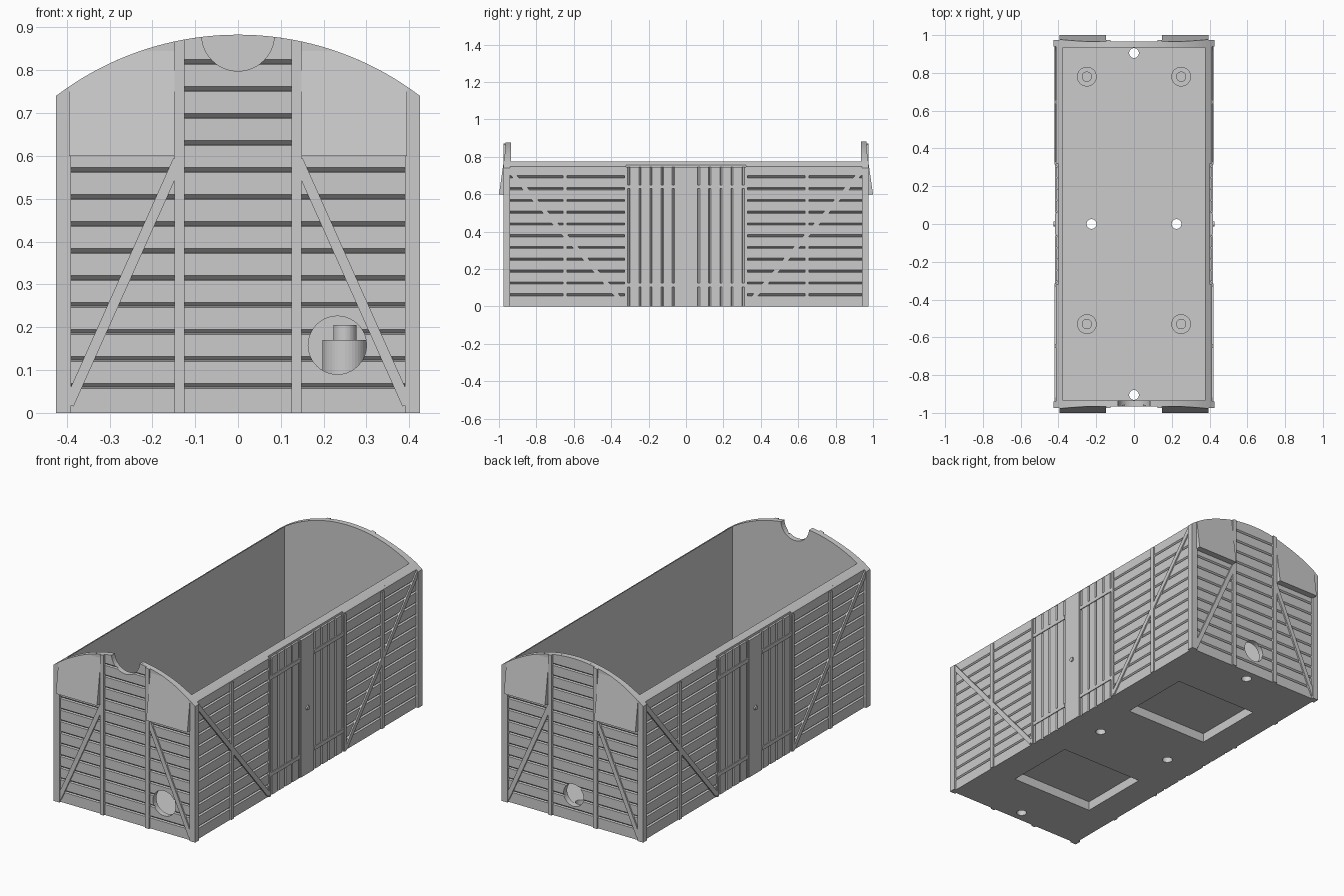
import bpy, bmesh, math
from mathutils import Vector

if "Cube" in bpy.data.objects:
    bpy.data.objects.remove(bpy.data.objects["Cube"])

grey = bpy.data.materials.new("plain grey")
grey.use_nodes = True
COLOUR = (0.6, 0.6, 0.6, 1)
grey.diffuse_color = COLOUR
grey.node_tree.nodes["Principled BSDF"].inputs["Base Color"].default_value = COLOUR

RADIUS, TOP = 0.703, 0.883      # roof arch
PITCH = 0.063                   # board height


def arch_z(x):
    return TOP - RADIUS + math.sqrt(RADIUS ** 2 - x ** 2)


def prism(name, pts, axis, a, b):
    """Extrude a 2D polygon along an axis from a to b."""
    place = {"X": lambda p, t: (t, p[0], p[1]),
             "Y": lambda p, t: (p[0], t, p[1]),
             "Z": lambda p, t: (p[0], p[1], t)}[axis]
    bm = bmesh.new()
    face = bm.faces.new([bm.verts.new(place(p, a)) for p in pts])
    moved = bmesh.ops.extrude_face_region(bm, geom=[face])["geom"]
    shift = Vector(place((0, 0), b - a))
    bmesh.ops.translate(bm, vec=shift, verts=[v for v in moved if isinstance(v, bmesh.types.BMVert)])
    bmesh.ops.recalc_face_normals(bm, faces=bm.faces)
    mesh = bpy.data.meshes.new(name)
    bm.to_mesh(mesh)
    bm.free()
    mesh.materials.append(grey)
    obj = bpy.data.objects.new(name, mesh)
    bpy.context.collection.objects.link(obj)
    return obj


def box(name, x, y, z):
    return prism(name, [(x[0], y[0]), (x[1], y[0]), (x[1], y[1]), (x[0], y[1])], "Z", *z)


def disc(cx, cy, r, n=40):
    return [(cx + r * math.cos(math.tau * i / n), cy + r * math.sin(math.tau * i / n)) for i in range(n)]


def bar(p, q, w):
    p, q = Vector(p), Vector(q)
    d = (q - p).normalized() * w / 2
    n = Vector((-d.y, d.x))
    return [p + n, p - n, q - n, q + n]


def boards(inner, outer, lo, hi, grooves):
    """Profile of a boarded wall with V grooves on its outer face."""
    pts = [(inner, lo), (outer, lo)]
    for g in grooves:
        pts += [(outer, g - 0.006), (outer - 0.01, g - 0.003), (outer, g + 0.006)]
    return pts + [(outer, hi), (inner, hi)]


def flip(pts, s):
    return [(s * p[0], p[1]) for p in pts]


def combine(obj, cutter, op="DIFFERENCE"):
    mod = obj.modifiers.new("cut", "BOOLEAN")
    mod.operation, mod.object, mod.solver = op, cutter, "EXACT"
    bpy.context.view_layer.objects.active = obj
    bpy.ops.object.modifier_apply(modifier=mod.name)
    return obj


def arch_profile(half, bottom):
    xs = [half * (1 - i / 20) for i in range(41)]
    return [(-half, bottom), (half, bottom)] + [(x, arch_z(x)) for x in xs]


# Cutters
crop = prism("crop_cutter", arch_profile(0.425, -0.1), "Y", -1.1, 1.1)
notch = prism("notch_cutter", disc(0, TOP, 0.085), "Y", -1.1, -0.85)
holes = {-1: prism("front_hole_cutter", disc(0.232, 0.158, 0.068), "Y", -1.1, -0.85),
         1: prism("back_hole_cutter", disc(0, 0.14, 0.06), "Y", 0.85, 1.1)}
cutters = [crop, notch, *holes.values()]

# Hollow body with underside recesses and screw holes
body = prism("body_shell", arch_profile(0.403, 0), "Y", -0.955, 0.955)
cutters.append(box("inside_cutter", (-0.375, 0.375), (-0.935, 0.935), (0.08, 1)))
for s in (-1, 1):
    cutters.append(box("recess_cutter", (-0.25, 0.25), sorted((s * 0.26, s * 0.66)), (-0.1, 0.05)))
    for x, y in ((s * 0.225, 0), (0, s * 0.905)):
        cutters.append(prism("screw_cutter", disc(x, y, 0.026), "Z", -0.1, 0.2))
for c in cutters[1:]:
    combine(body, c)

# Floor bosses with pins
for x in (-0.26, 0.26):
    for y in (-0.53, 0.78):
        for part, r, top in (("boss", 0.052, 0.17), ("boss_pin", 0.027, 0.205)):
            prism("floor_" + part, disc(x * 0.96, y, r), "Z", 0.07, top)

# Corner posts
for sx in (-1, 1):
    for sy in (-1, 1):
        post = box("corner_post", sorted((sx * 0.39, sx * 0.425)), sorted((sy * 0.94, sy * 0.975)), (0, 0.85))
        combine(post, crop, "INTERSECT")

# Ends: boarding, posts, braces and sloping hoods
for sy, end in ((-1, "front"), (1, "back")):
    profile = boards(0.95, 0.965, 0, 0.92, [PITCH * k for k in range(1, 14)])
    wall = prism(end + "_boarding", flip(profile, sy), "X", -0.4, 0.4)
    combine(wall, crop, "INTERSECT")
    combine(wall, holes[sy])
    if sy < 0:
        combine(wall, notch)
    for sx in (-1, 1):
        post = box(end + "_post", sorted((sx * 0.125, sx * 0.148)), sorted((sy * 0.95, sy * 0.975)), (0, 0.92))
        combine(post, crop, "INTERSECT")
        prism(end + "_brace", flip(bar((0.14, 0.59), (0.395, 0.02), 0.024), sx), "Y", sy * 0.95, sy * 0.973)
        slope = [(0.945, 0.6), (1.0, 0.6), (0.96, 0.88), (0.945, 0.88)]
        hood = prism(end + "_hood", flip(slope, sy), "X", sx * 0.148, sx * 0.395)
        combine(hood, crop, "INTERSECT")

# Sides: boarding, posts, braces and double doors
for sx, side in ((-1, "right"), (1, "left")):
    def plate(name, y, z, out):
        return box(side + name, sorted((sx * 0.395, sx * out)), sorted(y), z)

    for sy in (-1, 1):
        profile = boards(0.395, 0.413, 0, 0.77, [PITCH * k for k in range(1, 12)])
        wall = prism(side + "_boarding", flip(profile, sx), "Y", sy * 0.32, sy * 0.95)
        combine(wall, crop, "INTERSECT")
        for a, b in ((0.635, 0.657), (0.315, 0.33)):
            plate("_post", (sy * a, sy * b), (0, 0.743), 0.42)
        prism(side + "_brace", flip(bar((0.95, 0.735), (0.33, 0.012), 0.025), sy), "X", sx * 0.395, sx * 0.42)
        profile = boards(0.395, 0.414, 0.05, 0.32, [0.068 + 0.0595 * k for k in range(5)])
        door = [(sx * x, sy * y) for x, y in profile]
        prism(side + "_door", door, "Z", 0, 0.745)
        for z in (0.115, 0.64):
            plate("_hinge_strap", (sy * 0.06, sy * 0.32), (z - 0.01, z + 0.01), 0.418)
    plate("_door_centre", (-0.055, 0.055), (0, 0.743), 0.417)
    prism(side + "_door_knob", disc(0, 0.36, 0.012, 16), "X", sx * 0.41, sx * 0.425)

for c in cutters:
    bpy.data.objects.remove(c)
